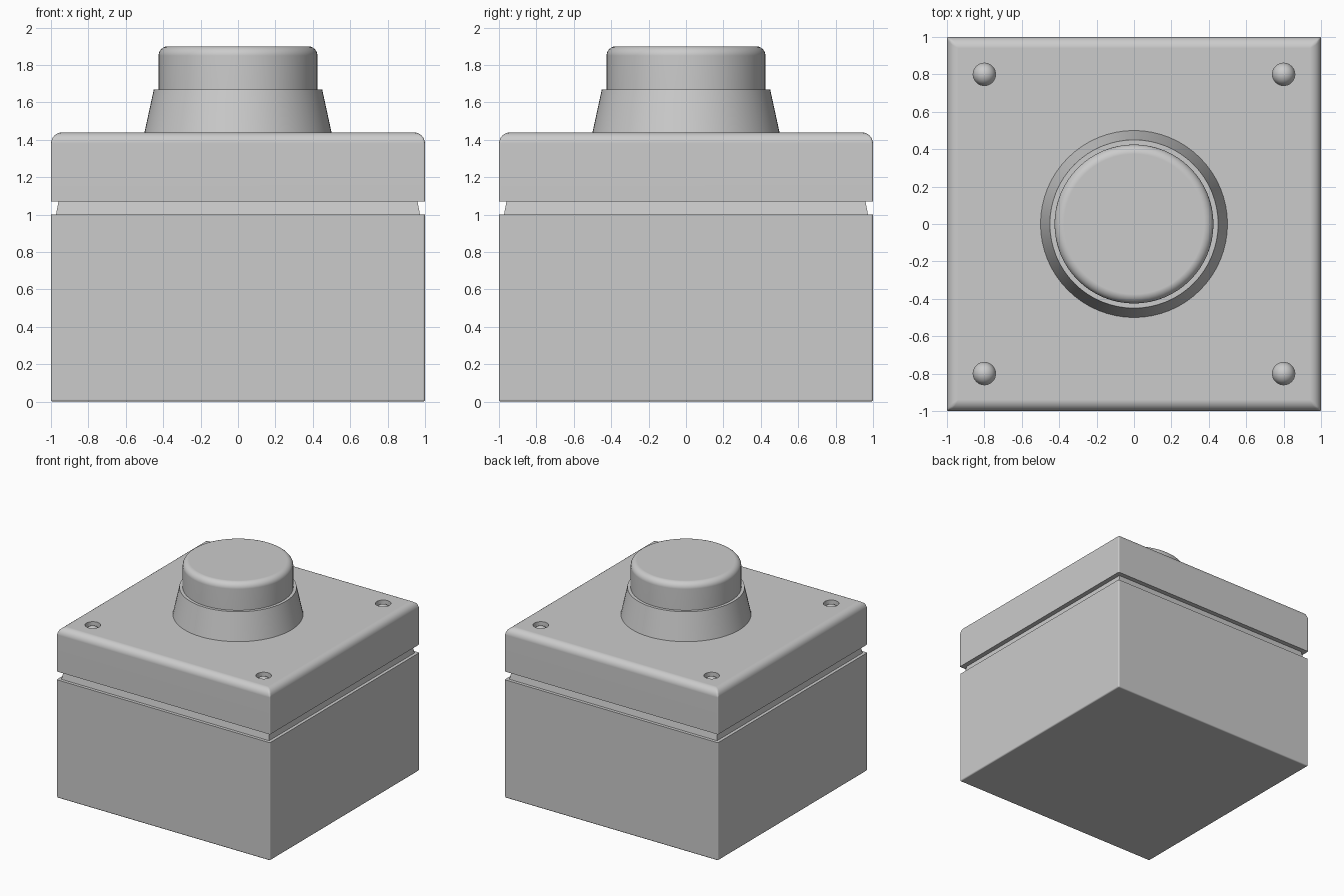
import bpy, bmesh
from math import cos, sin, pi, radians

if "Cube" in bpy.data.objects:
    bpy.data.objects.remove(bpy.data.objects["Cube"])


def add_object(name, bm):
    bmesh.ops.recalc_face_normals(bm, faces=bm.faces[:])
    mesh = bpy.data.meshes.new(name)
    bm.to_mesh(mesh)
    bm.free()
    ob = bpy.data.objects.new(name, mesh)
    bpy.context.collection.objects.link(ob)
    return ob


def smooth(ob):
    bpy.ops.object.select_all(action='DESELECT')
    ob.select_set(True)
    bpy.context.view_layer.objects.active = ob
    bpy.ops.object.shade_smooth_by_angle(angle=radians(35))


def weighted(ob):
    ob.modifiers.new("weighted_normal", 'WEIGHTED_NORMAL').keep_sharp = True


def block(name, z0, z1, half0, half1, width=0, top=0, side=0, bottom=0, segments=6):
    """Square block or frustum; edge weights control each bevel."""
    bm = bmesh.new()
    bmesh.ops.create_cube(bm, size=2)
    for v in bm.verts:
        half, z = (half1, z1) if v.co.z > 0 else (half0, z0)
        v.co = (v.co.x * half, v.co.y * half, z)
    ob = add_object(name, bm)
    if width:
        weights = ob.data.attributes.new("bevel_weight_edge", 'FLOAT', 'EDGE')
        mid = (z0 + z1) / 2
        for e in ob.data.edges:
            above = sum(ob.data.vertices[i].co.z > mid for i in e.vertices)
            weights.data[e.index].value = (bottom, side, top)[above]
        mod = ob.modifiers.new("bevel", 'BEVEL')
        mod.limit_method = 'WEIGHT'
        mod.width = width
        mod.segments = segments
        bpy.context.view_layer.objects.active = ob
        bpy.ops.object.modifier_apply(modifier=mod.name)
    return ob


def lathe(name, profile, centres=((0, 0),), steps=64):
    """Closed solid turned from (radius, z) rings, repeated at each centre."""
    bm = bmesh.new()
    for cx, cy in centres:
        rings = [[bm.verts.new((cx + r * cos(2 * pi * i / steps),
                                cy + r * sin(2 * pi * i / steps), z))
                  for i in range(steps)] for r, z in profile]
        for a, b in zip(rings, rings[1:]):
            for i in range(steps):
                j = (i + 1) % steps
                bm.faces.new((a[i], a[j], b[j], b[i]))
        bm.faces.new(rings[0][::-1])
        bm.faces.new(rings[-1])
    return add_object(name, bm)


corners = [(x, y) for x in (-0.8, 0.8) for y in (-0.8, 0.8)]

# Lower housing and tapered seal
base = block("base_box", 0, 1.0, 1, 1, width=0.012, side=1, bottom=1, segments=3)
smooth(base)
weighted(base)
block("seal", 1.0, 1.07, 0.973, 0.96)

# Lid with rounded top and four screw recesses
lid = block("lid", 1.07, 1.44, 1, 1, width=0.06, top=1, side=0.15)
cutter = lathe("recess_cutter", [(0.06, 1.36), (0.06, 1.5)], corners, 32)
mod = lid.modifiers.new("recesses", 'BOOLEAN')
mod.operation = 'DIFFERENCE'
mod.solver = 'EXACT'
mod.object = cutter
bpy.context.view_layer.objects.active = lid
bpy.ops.object.modifier_apply(modifier=mod.name)
bpy.data.objects.remove(cutter)
smooth(lid)
weighted(lid)

# Domed screws sitting inside the recesses
dome = [(0.06 * cos(radians(a)), 1.37 + 0.06 * sin(radians(a))) for a in range(0, 90, 11)]
smooth(lathe("screws", [(0.06, 1.36)] + dome, corners, 32))

# Collar and push button
smooth(lathe("button_collar", [(0.5, 1.44), (0.45, 1.67)]))
rim = [(0.375 + 0.05 * cos(radians(a)), 1.85 + 0.05 * sin(radians(a))) for a in range(0, 91, 15)]
button = lathe("push_button", [(0.425, 1.67)] + rim)
smooth(button)
weighted(button)
